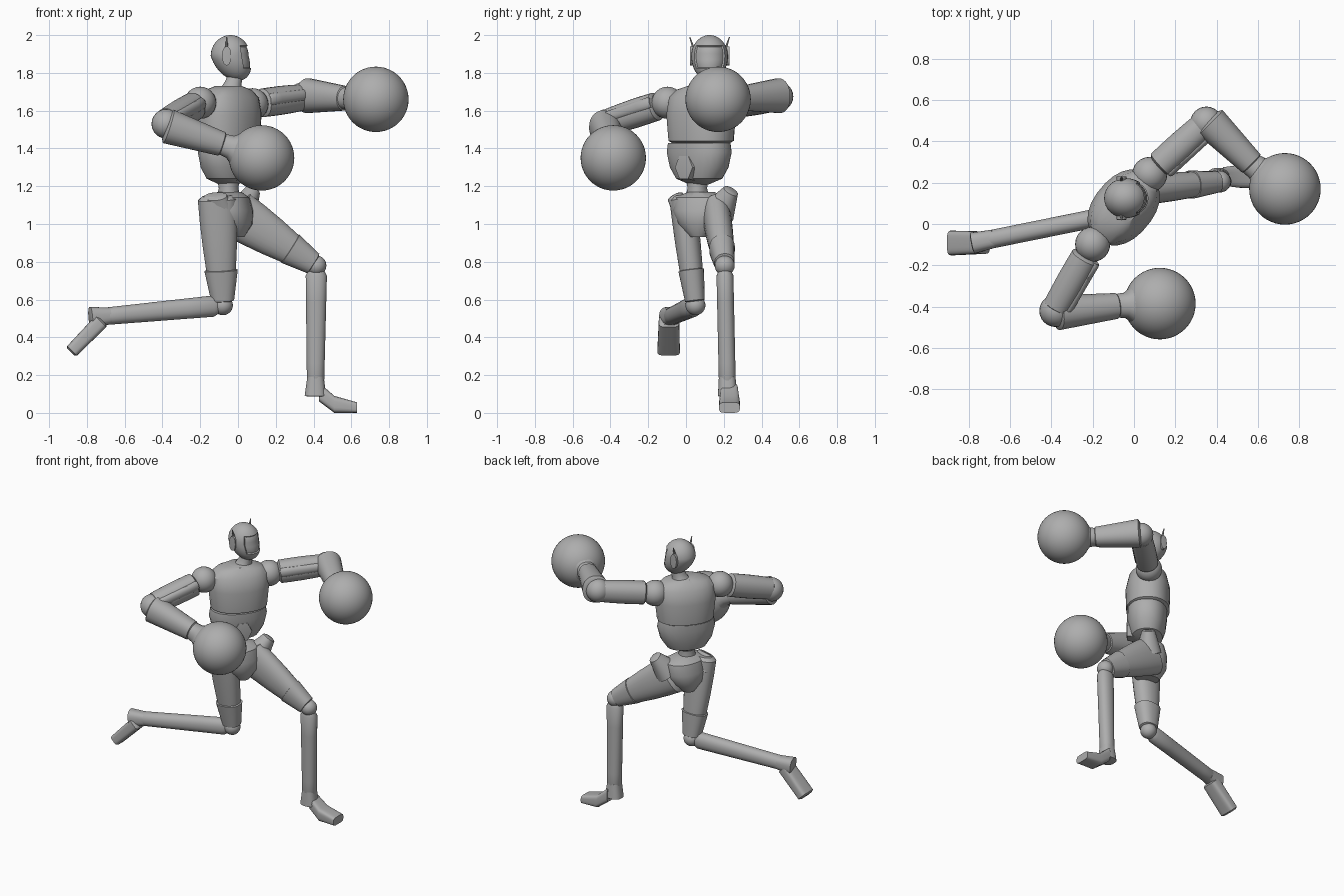
import bpy, bmesh, math
from mathutils import Vector

cube = bpy.data.objects.get("Cube")
if cube:
    bpy.data.objects.remove(cube)

grey = bpy.data.materials.new("plain grey")
grey.use_nodes = True
tone = (0.42, 0.42, 0.42, 1)
grey.diffuse_color = tone
grey.node_tree.nodes["Principled BSDF"].inputs["Base Color"].default_value = tone

RIGHTWARD, DEEP, UP = Vector((1, 0, 0)), Vector((0, 1, 0)), Vector((0, 0, 1))
SHOULDER_LINE = Vector((0.64, 0.77, 0))
CHEST_FACING = SHOULDER_LINE.cross(UP)
HIP_LINE = Vector((0.3, 0.95, 0))


def finish(name, bm):
    """Turn a bmesh into a named, smooth-shaded grey object."""
    bmesh.ops.recalc_face_normals(bm, faces=bm.faces)
    mesh = bpy.data.meshes.new(name)
    bm.to_mesh(mesh)
    bm.free()
    mesh.materials.append(grey)
    part = bpy.data.objects.new(name, mesh)
    bpy.context.collection.objects.link(part)
    bpy.ops.object.select_all(action='DESELECT')
    part.select_set(True)
    bpy.context.view_layer.objects.active = part
    bpy.ops.object.shade_smooth_by_angle(angle=math.radians(35))


def loft(name, rings, side, axis=None, sides=24, power=0.9):
    """Skin rounded sections given as (centre, half width along side, half depth)."""
    bm = bmesh.new()
    centres = [Vector(ring[0]) for ring in rings]
    last = len(rings) - 1
    loops = []
    for i, (_, width, depth) in enumerate(rings):
        along = axis or (centres[min(i + 1, last)] - centres[max(i - 1, 0)]).normalized()
        across = (side - along * side.dot(along)).normalized()
        outward = along.cross(across)
        loop = []
        for k in range(sides):
            turn = math.tau * (k + 0.5) / sides
            u, v = (math.copysign(abs(w) ** power, w) for w in (math.cos(turn), math.sin(turn)))
            loop.append(bm.verts.new(centres[i] + across * width * u + outward * depth * v))
        loops.append(loop)
    for lower, upper in zip(loops, loops[1:]):
        for k in range(sides):
            n = (k + 1) % sides
            bm.faces.new((lower[k], lower[n], upper[n], upper[k]))
    bm.faces.new(loops[0])
    bm.faces.new(loops[-1])
    finish(name, bm)


def stack(name, x, y, layers, side):
    """Upright body of (height, half width, half depth) layers."""
    loft(name, [((x, y, z), width, depth) for z, width, depth in layers], side, axis=UP)


def limb(name, start, end, first, last, side=DEEP, bulge=0, **options):
    """Tapering limb with softened rims and an optional swelling in the middle."""
    start, end = Vector(start), Vector(end)
    first, last = Vector(first), Vector(last)
    rings = []
    for t in (0, 0.04, 0.25, 0.5, 0.75, 0.96, 1):
        size = first.lerp(last, t) * (1 + bulge * math.sin(math.pi * t))
        if t in (0, 1):
            size *= 0.75
        rings.append((start.lerp(end, t), size.x, size.y))
    loft(name, rings, side, **options)


def ball(name, centre, radius, segments=24):
    bm = bmesh.new()
    bmesh.ops.create_uvsphere(bm, u_segments=segments, v_segments=segments // 2, radius=radius)
    bmesh.ops.translate(bm, verts=bm.verts, vec=centre)
    finish(name, bm)


# Head: a sphere drawn down and forward into a jaw, with a recessed visor
skull = Vector((-0.04, 0.125, 1.89))
head = bmesh.new()
bmesh.ops.create_uvsphere(head, u_segments=32, v_segments=24, radius=0.11)
for vert in head.verts:
    drop = max(0, -vert.co.z)
    vert.co.x = vert.co.x * 0.95 + drop * 0.35
    vert.co.y *= 0.88
    vert.co.z -= drop * 0.2
bmesh.ops.translate(head, verts=head.verts, vec=skull)
head.normal_update()
visor = [f for f in head.faces
         if f.normal.x > 0.55 and abs(f.calc_center_median().z - skull.z) < 0.06]
bmesh.ops.inset_region(head, faces=visor, thickness=0.004, depth=-0.008)
finish("head", head)

# Ear discs and antennae
for name, outward in (("right", -DEEP), ("left", DEEP)):
    ear = skull - RIGHTWARD * 0.02 + outward * 0.085
    limb(name + "_ear", ear, ear + outward * 0.02, (0.05, 0.024), (0.05, 0.024), UP)
    limb(name + "_antenna", ear + UP * 0.04, ear + UP * 0.1 + outward * 0.02,
         (0.009, 0.007), (0.003, 0.003), RIGHTWARD, sides=8)

# Neck, chest, abdomen and waist
limb("neck", (-0.04, 0.11, 1.69), (-0.01, 0.125, 1.8), (0.07, 0.07), (0.04, 0.04), bulge=-0.2)
stack("chest", -0.05, 0.08, [(1.43, 0.17, 0.12), (1.44, 0.185, 0.14), (1.58, 0.2, 0.145),
                             (1.67, 0.19, 0.125), (1.71, 0.15, 0.09), (1.73, 0.07, 0.07)],
      SHOULDER_LINE)
stack("abdomen", -0.05, 0.07, [(1.43, 0.18, 0.13), (1.38, 0.19, 0.13), (1.3, 0.17, 0.12),
                               (1.24, 0.13, 0.1), (1.21, 0.05, 0.05)], SHOULDER_LINE)
stack("waist", -0.05, 0.06, [(1.25, 0.06, 0.06), (1.19, 0.05, 0.05), (1.1, 0.07, 0.07)],
      SHOULDER_LINE)
belly = Vector((-0.05, 0.07, 1.3))
limb("belly_hexagon", belly + CHEST_FACING * 0.08, belly + CHEST_FACING * 0.13,
     (0.08, 0.07), (0.07, 0.06), UP, sides=6, power=1)

# Pelvis with flared hip crests
stack("pelvis", -0.045, 0.08, [(1.17, 0.07, 0.06), (1.14, 0.14, 0.1), (1.07, 0.15, 0.12),
                               (1, 0.12, 0.12), (0.93, 0.05, 0.08)], HIP_LINE)
limb("left_hip_crest", (0.02, 0.17, 1.06), (0.08, 0.24, 1.18), (0.09, 0.08), (0.04, 0.04), HIP_LINE)
limb("right_hip_crest", (-0.1, 0, 1.05), (-0.12, -0.06, 1.15), (0.06, 0.1), (0.04, 0.06), HIP_LINE)

# Legs: thigh, knee guard, knee, shin and heel
legs = {
    "right": ((-0.11, -0.02, 1.15), (-0.08, 0.05, 0.57), (-0.77, -0.09, 0.505), (0.07, 0.105)),
    "left": ((-0.02, 0.16, 1.06), (0.415, 0.205, 0.78), (0.41, 0.22, 0.1), (0.075, 0.13)),
}
for name, (hip, knee, ankle, girth) in legs.items():
    hip, knee, ankle = Vector(hip), Vector(knee), Vector(ankle)
    limb(name + "_thigh", hip, hip.lerp(knee, 0.9), girth, (0.055, 0.065), bulge=0.08)
    limb(name + "_knee_guard", hip.lerp(knee, 0.67), hip.lerp(knee, 0.97),
         (0.069, 0.09), (0.052, 0.06), power=0.85)
    ball(name + "_knee", knee, 0.053)
    limb(name + "_shin", knee.lerp(ankle, 0.04), ankle, (0.045, 0.057), (0.045, 0.045))
    limb(name + "_heel", knee.lerp(ankle, 0.86), ankle.lerp(knee, -0.02),
         (0.044, 0.043), (0.052, 0.058), power=0.75)

# Feet: square-edged wedges
limb("right_foot", (-0.72, -0.09, 0.49), (-0.885, -0.092, 0.322),
     (0.054, 0.042), (0.06, 0.036), power=0.5)
loft("left_foot", [((0.43, 0.23, 0.11), 0.045, 0.05), ((0.51, 0.23, 0.045), 0.055, 0.045),
                   ((0.63, 0.23, 0.028), 0.055, 0.028)], DEEP, axis=RIGHTWARD, power=0.5)

# Arms: shoulder, upper arm with a front strip, elbow, forearm, collar and round fist
arms = {
    "left": ((0.12, 0.28, 1.64), (0.34, 0.48, 1.67), (0.36, 0.5, 1.68),
             (0.575, 0.285, 1.665), (0.73, 0.17, 1.66)),
    "right": ((-0.23, -0.15, 1.625), (-0.38, -0.41, 1.54), (-0.38, -0.43, 1.52),
              (-0.075, -0.395, 1.42), (0.125, -0.385, 1.35)),
}
for name, points in arms.items():
    shoulder, bend, elbow, wrist, fist = map(Vector, points)
    ball(name + "_shoulder", shoulder.lerp(bend, -0.2), 0.085)
    limb(name + "_upper_arm", shoulder, bend, (0.075, 0.07), (0.07, 0.066), UP, bulge=0.05)
    strip = (CHEST_FACING + UP * 0.3) * 0.055
    limb(name + "_upper_arm_strip", shoulder + strip, bend + strip,
         (0.034, 0.026), (0.03, 0.024), UP, sides=12)
    ball(name + "_elbow", bend.lerp(elbow, 0.5), 0.078)
    limb(name + "_forearm", elbow, wrist, (0.094, 0.086), (0.064, 0.062), UP)
    reach = (fist - wrist).normalized()
    rim = fist - reach * 0.14
    loft(name + "_wrist_collar", [(wrist - reach * 0.03, 0.055, 0.055),
                                  (wrist.lerp(rim, 0.5), 0.062, 0.062), (rim, 0.09, 0.09)], UP)
    ball(name + "_round_fist", fist, 0.173, 48)
